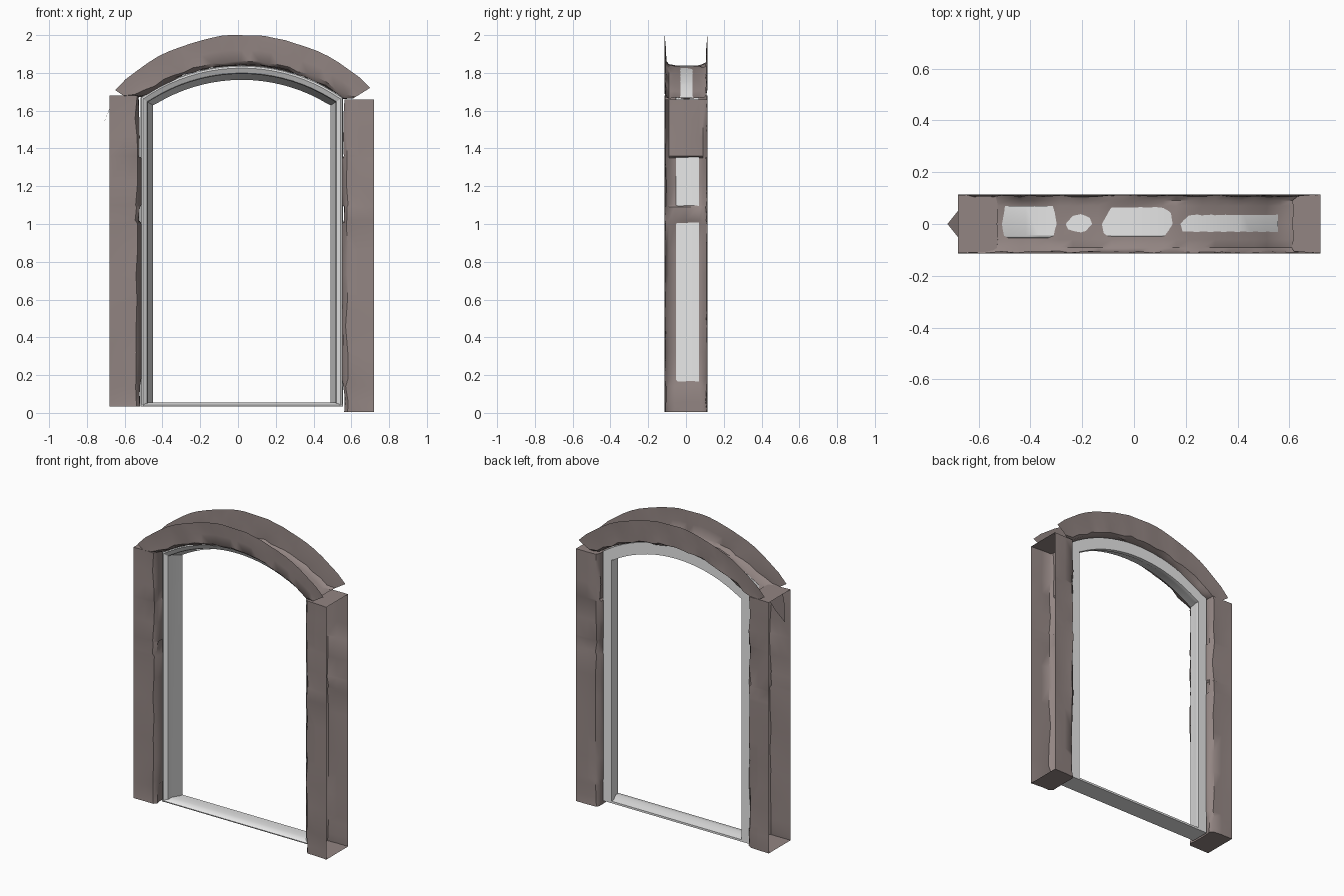
import bpy, bmesh, math, random
from mathutils import Vector

if "Cube" in bpy.data.objects:
    bpy.data.objects.remove(bpy.data.objects["Cube"])

random.seed(4)


def material(name, rgb):
    m = bpy.data.materials.new(name)
    m.diffuse_color = (*rgb, 1)
    m.use_nodes = True
    m.node_tree.nodes["Principled BSDF"].inputs["Base Color"].default_value = m.diffuse_color
    return m


STONE = material("brown stone", (0.29, 0.235, 0.225))
WHITE = material("white paint", (0.8, 0.8, 0.8))


def finish(name, bm, mat, angle=35, closed=True):
    if closed:
        bmesh.ops.recalc_face_normals(bm, faces=bm.faces)
    me = bpy.data.meshes.new(name)
    bm.to_mesh(me)
    bm.free()
    me.materials.append(mat)
    ob = bpy.data.objects.new(name, me)
    bpy.context.collection.objects.link(ob)
    bpy.ops.object.select_all(action='DESELECT')
    ob.select_set(True)
    bpy.context.view_layer.objects.active = ob
    bpy.ops.object.shade_smooth_by_angle(angle=math.radians(angle))
    return ob


def bridge(bm, rings, closed):
    n = len(rings[0])
    for a, b in zip(rings, rings[1:]):
        for i in range(n if closed else n - 1):
            j = (i + 1) % n
            bm.faces.new((a[i], a[j], b[j], b[i]))


def jit(s):
    return random.uniform(-s, s)


def stone_channel(name, sections, caps, flap=None):
    """U-shaped stone shell: web beside the frame, open on the outside.
    Each section is (inner xz, outer xz, web shift at middle, web shift at sides)."""
    bm = bmesh.new()
    rings = []
    for inner, outer, mid, side in sections:
        a, b = Vector(inner), Vector(outer)
        d = (b - a).normalized()
        length = (b - a).length
        cols = [(length, -.113), (length * .5, -.109), (.018, -.108), (.004, -.09),
                (side, -.06), (mid, 0), (side, .07),
                (.004, .09), (.018, .108), (length * .5, .109), (length, .113)]
        ring = []
        for i, (t, y) in enumerate(cols):
            if i in (1, 2, 8, 9):
                y += jit(.005)
            if i in (2, 3, 7, 8):
                t += jit(.007)
            p = a + d * t
            ring.append(bm.verts.new((p.x, y, p.y)))
        rings.append(ring)
    bridge(bm, rings, False)
    if caps:
        bm.faces.new(rings[0])
        bm.faces.new(rings[-1])
    if flap:
        v = [bm.verts.new(p) for p in flap]
        bm.faces.new(v)
    return finish(name, bm, STONE, 40)


# Stone posts: the frame shows through where the web dips behind it
levels = [0, .06, .14, .18, .32, .46, .6, .73, .86, 1.0, 1.02, 1.09, 1.1, 1.22,
          1.35, 1.36, 1.46, 1.56]


def post_sections(xi, xo, z0, z1):
    out = []
    for z in [z0] + levels[1:] + [z1]:
        bare = .17 < z < 1.01 or 1.095 < z < 1.355
        mid, side = (-.008, -.008) if bare else (.008, .006)
        out.append(((xi, z), (xo, z), mid, side))
    return out


stone_channel("left_stone_post", post_sections(-.52, -.68, .035, 1.68), True,
              [(-.65, -.07, 1.675), (-.68, -.05, 1.61), (-.72, 0, 1.515),
               (-.68, .05, 1.61), (-.65, .07, 1.675)])
stone_channel("right_stone_post", post_sections(.558, .72, .005, 1.66), True)

# Stone arch: two different arcs, so it is thickest in the middle
CX, CZ, R = .02, .913, .927
sections = []
N = 24
for i in range(N + 1):
    u = i / N
    xi = -.585 + u * 1.195
    xo = -.65 + u * 1.35
    zi = max(CZ + math.sqrt(R * R - (xi - CX) ** 2), 1.665)
    zo = 1.058 + math.sqrt(.942 ** 2 - (xo - .03) ** 2)
    if -.53 < xi < -.31:
        mid, side = -.012, -.006
    elif -.12 < xi < .12:
        mid, side = -.012, .001
    elif .17 < xi < .58:
        mid, side = -.007, .007
    elif -.26 < xi < -.17:
        mid, side = -.004, .004
    else:
        mid, side = .004, .008
    sections.append(((xi, zi), (xo, zo + jit(.004)), mid, side))
stone_channel("stone_arch", sections, False)

# White frame: one moulding swept up the jambs and round the arch
half = .535
path = [Vector((CX - half, .035))]
a0 = math.asin(half / R)
for i in range(21):
    a = -a0 + 2 * a0 * i / 20
    path.append(Vector((CX + R * math.sin(a), CZ + R * math.cos(a))))
path.append(Vector((CX + half, .035)))

profile = [(0, -.045), (.004, -.053), (.012, -.055), (.034, -.04), (.038, -.03),
           (.038, -.01), (.064, .045), (.064, .07), (0, .07)]


def inward(p, q):
    d = (q - p).normalized()
    return Vector((d.y, -d.x))


bm = bmesh.new()
rings = []
for i, p in enumerate(path):
    n1 = inward(path[max(i - 1, 0)], path[max(i, 1)])
    n2 = inward(path[min(i, len(path) - 2)], path[min(i + 1, len(path) - 1)])
    n = (n1 + n2).normalized()
    n = n / n.dot(n1)
    ring = []
    for d, y in profile:
        ring.append(bm.verts.new((p.x + n.x * d, y, p.y + n.y * d * 1.2)))
    rings.append(ring)
bridge(bm, rings, True)
bm.faces.new(rings[0])
bm.faces.new(rings[-1])
finish("window_frame", bm, WHITE, 30)

# White sill bar with a rounded top
bm = bmesh.new()
sill = [(-.053, .035), (-.055, .042), (-.045, .05), (-.01, .054), (.03, .052),
        (.07, .048), (.07, .035)]
rings = [[bm.verts.new((x, y, z)) for y, z in sill] for x in (CX - half, CX + half)]
bridge(bm, rings, True)
bm.faces.new(rings[0])
bm.faces.new(rings[1])
finish("window_sill", bm, WHITE, 40)
